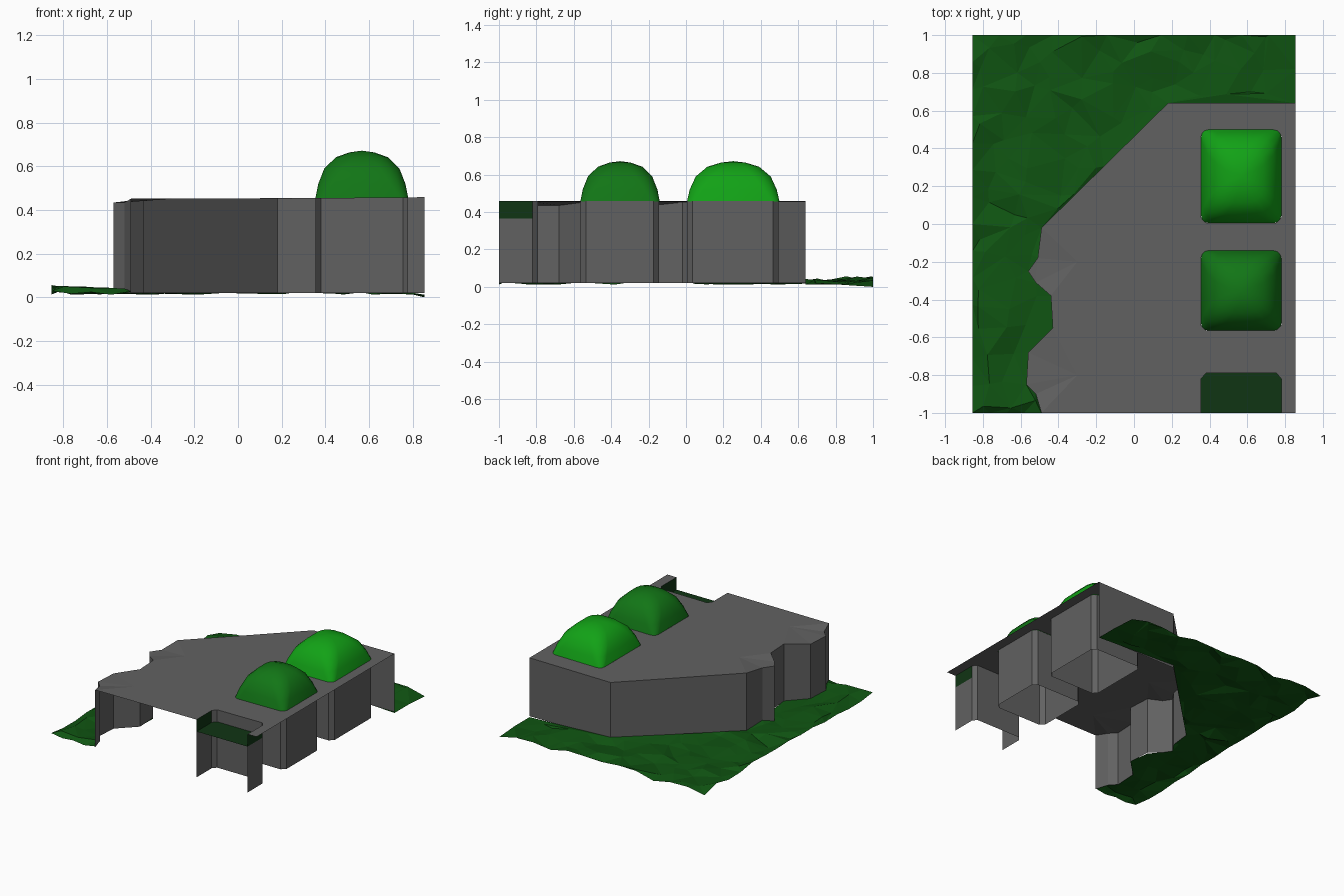
import bpy, bmesh, math, random
from mathutils import Vector
from mathutils.geometry import delaunay_2d_cdt

if "Cube" in bpy.data.objects:
    bpy.data.objects.remove(bpy.data.objects["Cube"])

random.seed(7)


def material(name, rgb):
    m = bpy.data.materials.new(name)
    m.diffuse_color = (*rgb, 1)
    m.use_nodes = True
    m.node_tree.nodes["Principled BSDF"].inputs["Base Color"].default_value = m.diffuse_color
    return m


STONE = material("stone", (0.12, 0.12, 0.12))
GRASS = material("grass", (0.005, 0.09, 0.006))
BRIGHT = material("bright_leaves", (0.006, 0.36, 0.008))
LEAF = material("leaves", (0.006, 0.18, 0.008))
DARK = material("dark_leaves", (0.005, 0.035, 0.007))


def make(name, verts, faces, mat, smooth=False):
    me = bpy.data.meshes.new(name)
    me.from_pydata([tuple(v) for v in verts], [], faces)
    bm = bmesh.new()
    bm.from_mesh(me)
    bmesh.ops.recalc_face_normals(bm, faces=bm.faces)
    bm.to_mesh(me)
    bm.free()
    me.materials.append(mat)
    ob = bpy.data.objects.new(name, me)
    bpy.context.collection.objects.link(ob)
    for p in me.polygons:
        p.use_smooth = smooth
    return ob


def inside(x, y, poly):
    hit = False
    for (x0, y0), (x1, y1) in zip(poly, poly[1:] + poly[:1]):
        if (y0 > y) != (y1 > y) and x < (x1 - x0) * (y - y0) / (y1 - y0) + x0:
            hit = not hit
    return hit


def sheet(name, outline, holes, extra, height, mat):
    """Triangulated height field inside an outline, minus holes."""
    pts, edges = [], []
    for loop in [outline] + holes:
        s, n = len(pts), len(loop)
        pts += loop
        edges += [(s + i, s + (i + 1) % n) for i in range(n)]
    pts += [p for p in extra if inside(*p, outline)
            and not any(inside(*p, h) for h in holes)]
    v, _, f = delaunay_2d_cdt([Vector(p) for p in pts], edges, [], 0, 1e-5)[:3]
    keep = []
    for t in f:
        cx = sum(v[i].x for i in t) / len(t)
        cy = sum(v[i].y for i in t) / len(t)
        if inside(cx, cy, outline) and not any(inside(cx, cy, h) for h in holes):
            keep.append(tuple(t))
    ob = make(name, [(p.x, p.y, height(p.x, p.y)) for p in v], keep, mat)
    if sum(p.normal.z for p in ob.data.polygons) < 0:
        ob.data.flip_normals()
    return ob


def wall(name, path, z0, top, mat, closed=False):
    n = len(path)
    verts = [(x, y, z0) for x, y in path] + [(x, y, top(x, y)) for x, y in path]
    faces = [(i, (i + 1) % n, n + (i + 1) % n, n + i)
             for i in range(n if closed else n - 1)]
    return make(name, verts, faces, mat)


def rounded(x0, x1, y0, y1, r, seg=1):
    pts = []
    for cx, cy, a in ((x1 - r, y1 - r, 0), (x0 + r, y1 - r, 90),
                      (x0 + r, y0 + r, 180), (x1 - r, y0 + r, 270)):
        for i in range(seg + 1):
            t = math.radians(a + 90 * i / seg)
            pts.append((cx + r * math.cos(t), cy + r * math.sin(t)))
    return pts


def roof_z(x, y):
    z = 0.452 + 0.008 * max(0, x)
    if x < -0.5:
        z = 0.435
    if (x, y) in troughs:
        z -= 0.018
    return z


# Plateau edge, from the back right corner round to the front left
rim = [(0.855, 0.64), (0.18, 0.64), (-0.16, 0.305), (-0.49, -0.02), (-0.51, -0.18),
       (-0.56, -0.25), (-0.52, -0.31), (-0.44, -0.38), (-0.43, -0.55),
       (-0.56, -0.68), (-0.57, -0.85), (-0.52, -0.90), (-0.49, -1.0)]
troughs = [(0.35, -0.07), (0.74, -0.07), (0.35, -0.645), (0.74, -0.645)]

# Planter openings: two whole ones and one cut by the front edge
X0, X1 = 0.355, 0.78
back_box = rounded(X0, X1, 0.005, 0.495, 0.03)
mid_box = rounded(X0, X1, -0.565, -0.145, 0.03)
cut_path = [(X0, -1.0), (X0, -0.82), (X0 + 0.025, -0.79),
            (X1 - 0.025, -0.79), (X1, -0.82), (X1, -1.0)]

# Roof slab and outer walls
roof_points = troughs + [(0.25, -0.07), (0.25, -0.645), (0.83, -0.07), (0.83, -0.645),
                         (0, 0.2), (-0.3, -0.2), (-0.3, -0.8), (0.1, -0.4)]
sheet("plateau_roof", rim + cut_path + [(0.855, -1.0)], [back_box, mid_box],
      roof_points, roof_z, STONE)
wall("plateau_wall", rim, 0.02, roof_z, STONE)

# Planter shafts
wall("back_shaft", back_box, 0.02, roof_z, STONE, True)
wall("middle_shaft", mid_box, 0.02, roof_z, STONE, True)
for side, seg in (("left", cut_path[:2]), ("right", cut_path[-2:])):
    wall("front_shaft_" + side, seg, 0.02, lambda x, y: 0.365, STONE)
    wall("front_hedge_" + side, seg, 0.365, roof_z, DARK)
wall("front_shaft_back", cut_path[1:-1], 0.02, roof_z, STONE)
sheet("front_planting", cut_path, [], [], lambda x, y: 0.365, DARK)


# Rounded bush domes
def dome(name, y0, y1, mat):
    cx, cy = (X0 + X1) / 2, (y0 + y1) / 2
    hx, hy = (X1 - X0) / 2, (y1 - y0) / 2
    verts, faces, seg = [], [], 3
    n = 4 * (seg + 1)
    profile = ((0.455, 1, 0.04), (0.52, 0.94, 0.07), (0.59, 0.81, 0.09),
               (0.642, 0.56, 0.08), (0.664, 0.27, 0.045))
    for z, s, r in profile:
        verts += [(x, y, z) for x, y in
                  rounded(cx - hx * s, cx + hx * s, cy - hy * s, cy + hy * s, r, seg)]
    for k in range(len(profile) - 1):
        for i in range(n):
            j = (i + 1) % n
            faces.append((k * n + i, k * n + j, (k + 1) * n + j, (k + 1) * n + i))
    verts.append((cx, cy, 0.672))
    last = (len(profile) - 1) * n
    faces += [(last + i, last + (i + 1) % n, len(verts) - 1) for i in range(n)]
    make(name, verts, faces, mat, True)


dome("back_bush", 0.005, 0.5, BRIGHT)
dome("middle_bush", -0.565, -0.14, LEAF)


# Rough grass around the plateau
def ground_z(x, y):
    if x > 0.8:
        return 0.0 if y > 0.9 else 0.012
    if (x, y) in rim:
        return 0.016
    return 0.012 + random.random() * (0.03 if x > -0.6 and y < 0.9 else 0.045)


def edge(a, b, n):
    return [(a[0] + (b[0] - a[0]) * i / n, a[1] + (b[1] - a[1]) * i / n) for i in range(n)]


border = (rim + edge((-0.49, -1), (-0.855, -1), 4)[1:] + edge((-0.855, -1), (-0.855, 1), 14)
          + edge((-0.855, 1), (0.855, 1), 12) + [(0.855, 1.0), (0.855, 0.82)])
bumps = [(-0.78 + 0.125 * i + random.uniform(-0.05, 0.05),
          -0.93 + 0.125 * j + random.uniform(-0.05, 0.05))
         for i in range(13) for j in range(16)]
sheet("grass_ground", border, [], bumps, ground_z, GRASS)
